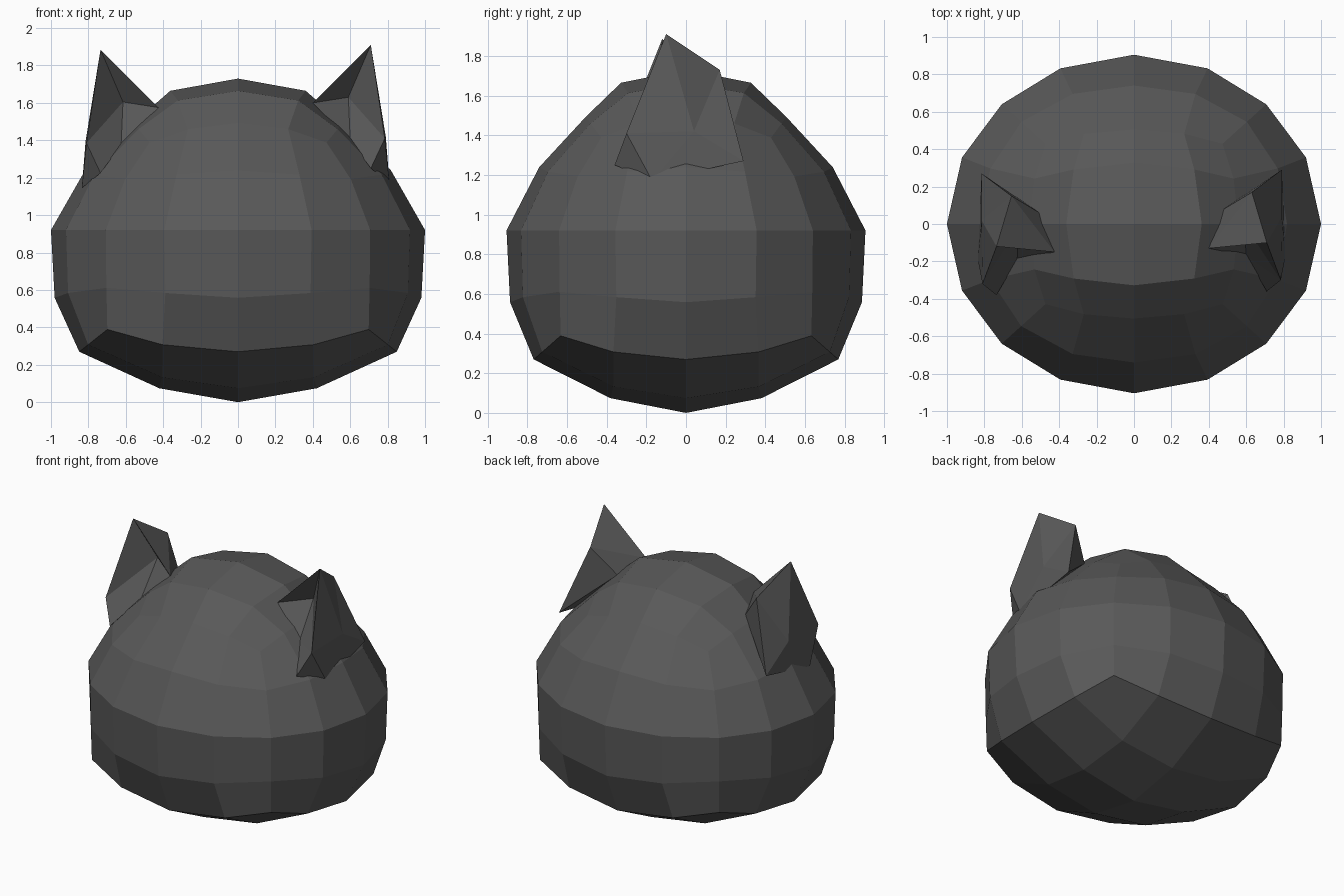
import bpy, bmesh
from mathutils import Vector

if "Cube" in bpy.data.objects:
    bpy.data.objects.remove(bpy.data.objects["Cube"])

grey = bpy.data.materials.new("charcoal grey")
grey.diffuse_color = (0.1, 0.1, 0.1, 1)
grey.use_nodes = True
grey.node_tree.nodes["Principled BSDF"].inputs["Base Color"].default_value = grey.diffuse_color

def add_object(name, bm):
    mesh = bpy.data.meshes.new(name)
    bm.to_mesh(mesh)
    bm.free()
    mesh.materials.append(grey)
    obj = bpy.data.objects.new(name, mesh)
    bpy.context.collection.objects.link(obj)
    return obj

# Head: a cube subdivided twice, cast to a sphere, then given a squat profile
bm = bmesh.new()
bmesh.ops.create_cube(bm, size=2)
head = add_object("head", bm)
sub = head.modifiers.new("rounding", 'SUBSURF')
sub.levels = sub.render_levels = 2
sub.use_limit_surface = False
bpy.context.view_layer.objects.active = head
bpy.ops.object.modifier_apply(modifier=sub.name)

# (height on unit sphere, widening factor)
PROFILE = [(-1, 1.0), (-.919, 1.07), (-.707, 1.2), (-.577, 1.21), (-.393, 1.066),
           (0, 1.0), (.393, .89), (.577, .82), (.707, .79), (.919, .92), (1, 1.0)]

def widen(h):
    for (h0, f0), (h1, f1) in zip(PROFILE, PROFILE[1:]):
        if h <= h1:
            return f0 + (f1 - f0) * (h - h0) / (h1 - h0)
    return 1.0

for v in head.data.vertices:
    n = v.co.normalized()
    f = widen(n.z)
    v.co = (n.x * f, n.y * f * 0.905, 0.92 + n.z * (0.92 if n.z < 0 else 0.81))
for p in head.data.polygons:
    p.use_smooth = False

# Ears: folded faceted shells with a hollow front
EAR = {
    "tip": (.71, -.10, 1.91), "ridge": (.63, .17, 1.73), "inner": (.40, -.13, 1.60),
    "hollow": (.59, 0.0, 1.63), "hollow_low": (.60, -.17, 1.40),
    "front": (.785, -.30, 1.41), "front_low": (.71, -.36, 1.25), "flare": (.81, -.17, 1.17),
    "outer": (.79, .04, 1.42), "back_low": (.79, .29, 1.27), "inner_back": (.48, .08, 1.54),
}
FACES = ["tip ridge inner", "ridge inner_back inner", "ridge back_low inner_back",
         "tip outer ridge", "ridge outer back_low", "tip front outer",
         "front flare outer", "outer flare back_low", "front front_low flare",
         "tip inner hollow", "tip hollow front", "hollow hollow_low front",
         "hollow_low front_low front", "inner hollow_low hollow",
         "front_low hollow_low flare", "inner inner_back hollow_low",
         "inner_back back_low flare hollow_low"]

def make_ear(name, side, shift):
    bm = bmesh.new()
    vs = {k: bm.verts.new(Vector((x * side, y, z)) + Vector(shift))
          for k, (x, y, z) in EAR.items()}
    for f in FACES:
        bm.faces.new([vs[k] for k in f.split()])
    bmesh.ops.recalc_face_normals(bm, faces=bm.faces)
    add_object(name, bm)

make_ear("right_ear", 1, (0, 0, 0))
make_ear("left_ear", -1, (-.025, -.02, -.025))
